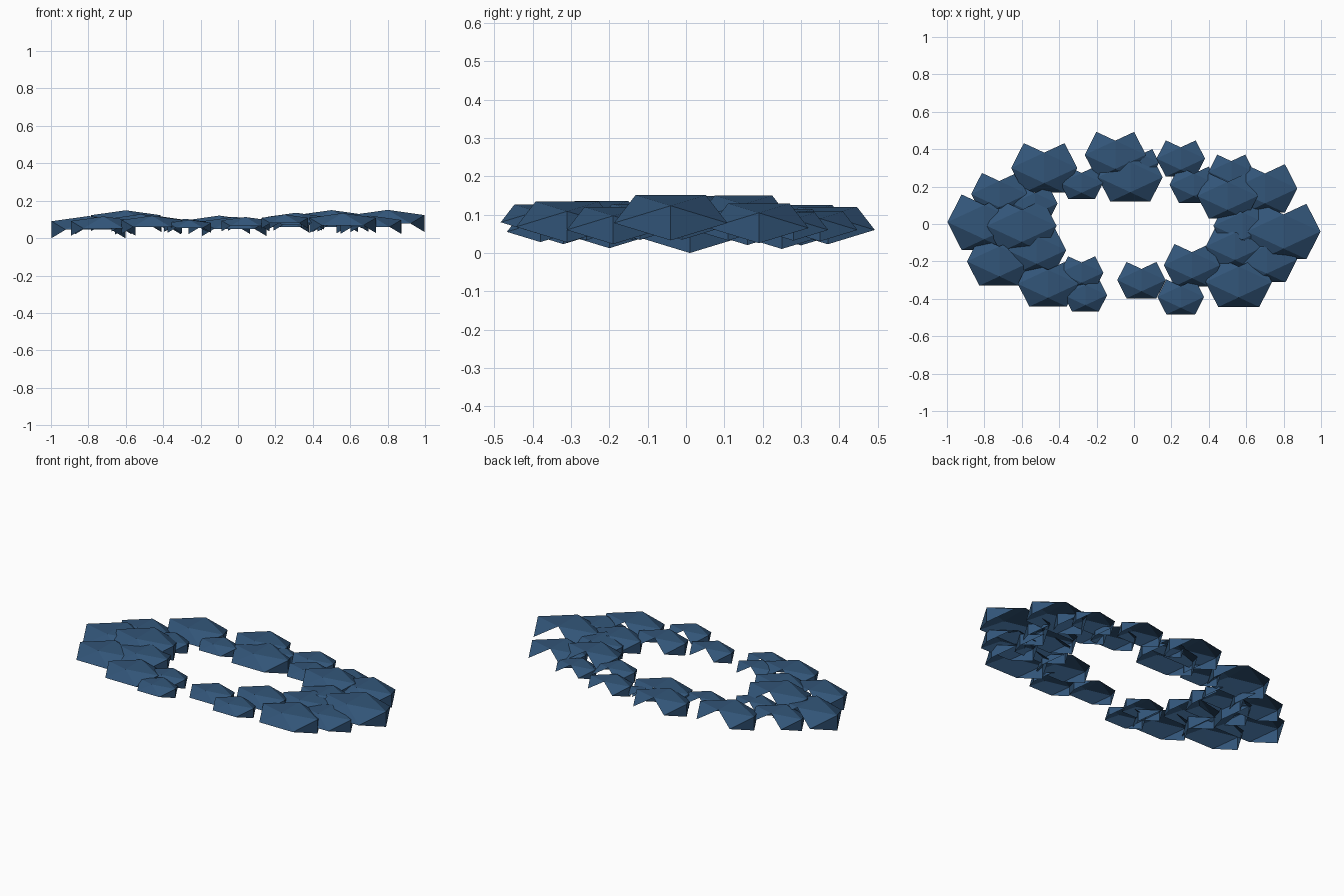
import bpy
import bmesh
from mathutils import Vector

GOLDEN = (1 + 5 ** 0.5) / 2
DEPTH_RATIO = 0.75   # stone depth relative to its width
HEIGHT_RATIO = 0.37  # stone height relative to its width

default_cube = bpy.data.objects.get("Cube")
if default_cube:
    bpy.data.objects.remove(default_cube, do_unlink=True)


def make_material(name, color):
    material = bpy.data.materials.new(name)
    material.use_nodes = True
    material.diffuse_color = color
    shader = material.node_tree.nodes.get("Principled BSDF")
    shader.inputs["Base Color"].default_value = color
    shader.inputs["Roughness"].default_value = 0.9
    return material


def make_stone_mesh(material):
    """Edge-up icosahedron shell, open underneath and at the back."""
    bm = bmesh.new()
    for a in (-1, 1):
        for b in (-GOLDEN, GOLDEN):
            for corner in ((a, b, 0), (0, a, b), (b, 0, a)):
                bm.verts.new(Vector(corner))
    bmesh.ops.convex_hull(bm, input=bm.verts[:])
    bmesh.ops.recalc_face_normals(bm, faces=bm.faces[:])

    # Keep the roof, the front slope and the pointed side flaps
    unwanted = []
    for face in bm.faces:
        center = face.calc_center_median()
        underside = center.z < -0.1
        back_slope = abs(center.x) < 0.1 and center.y > 0.1
        if underside or back_slope:
            unwanted.append(face)
    bmesh.ops.delete(bm, geom=unwanted, context='FACES')

    mesh = bpy.data.meshes.new("stone_shell")
    bm.to_mesh(mesh)
    bm.free()
    mesh.materials.append(material)
    return mesh


def place_stones(group, mesh, stones):
    for number, (x, y, z, size) in enumerate(stones, start=1):
        stone = bpy.data.objects.new(f"{group}_stone_{number}", mesh)
        stone.location = (x, y, z)
        stone.scale = (size, size * DEPTH_RATIO, size * HEIGHT_RATIO)
        bpy.context.scene.collection.objects.link(stone)


slate_blue = make_material("slate_blue", (0.032, 0.091, 0.19, 1))
stone_mesh = make_stone_mesh(slate_blue)

# Each stone: x, y, z of its middle, then its size
place_stones("right_side", stone_mesh, [
    (-.80, .01, .045, .122),
    (-.72, .16, .055, .093),
    (-.60, -.01, .08, .115),
    (-.53, .11, .06, .075),
    (-.72, -.20, .052, .107),
    (-.52, -.14, .07, .097),
])
place_stones("back", stone_mesh, [
    (-.48, .30, .06, .109),
    (-.28, .22, .06, .071),
    (-.10, .37, .06, .101),
    (-.02, .25, .05, .107),
    (.04, .33, .06, .058),
    (.25, .35, .06, .08),
    (.32, .21, .07, .08),
    (.52, .28, .06, .075),
])
place_stones("left_side", stone_mesh, [
    (.50, .15, .09, .10),
    (.70, .19, .065, .107),
    (.58, -.01, .07, .096),
    (.80, -.04, .078, .122),
    (.54, -.12, .07, .097),
    (.71, -.19, .06, .10),
])
place_stones("front", stone_mesh, [
    (.56, -.31, .068, .11),
    (.31, -.22, .08, .093),
    (.25, -.39, .08, .077),
    (.04, -.30, .065, .08),
    (-.26, -.38, .055, .072),
    (-.28, -.26, .06, .072),
    (-.46, -.32, .06, .10),
])
